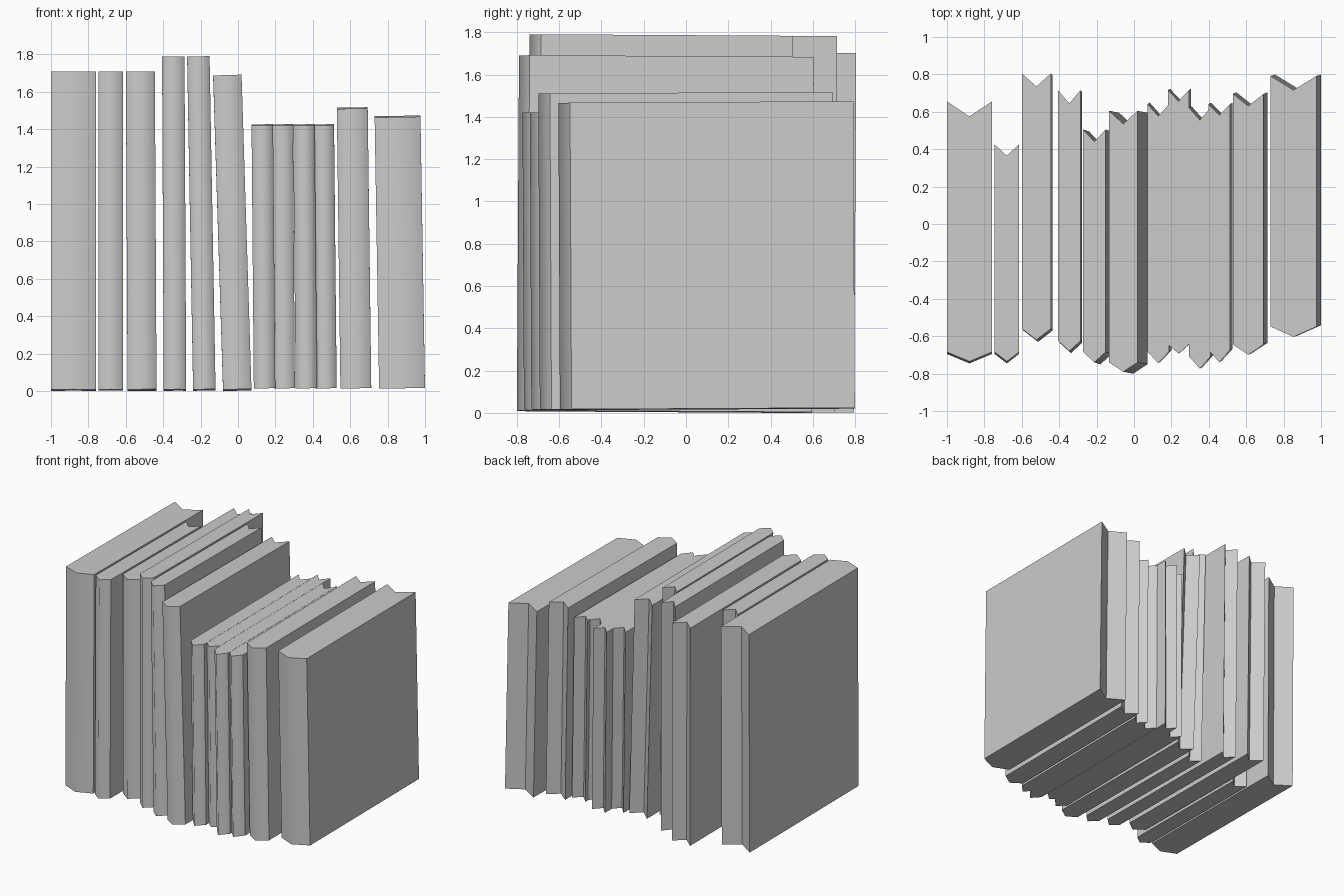
import bpy
import bmesh

cube = bpy.data.objects.get("Cube")
if cube:
    bpy.data.objects.remove(cube, do_unlink=True)

# One plain grey for every book
grey = bpy.data.materials.new("plain grey")
grey.use_nodes = True
colour = (0.6, 0.6, 0.6, 1)
grey.diffuse_color = colour
grey.node_tree.nodes["Principled BSDF"].inputs["Base Color"].default_value = colour


def book(name, base_x, top_x, width, height, spine, shoulder, notch, back, base_z, pitch):
    """Prism with a pointed spine and a V-notched fore edge, leaning slightly."""
    half = width / 2
    outline = [(-half, shoulder), (0, spine), (half, shoulder),
               (half, back), (0, notch), (-half, back)]
    lean = (top_x - base_x) / height
    bm = bmesh.new()
    rings = []
    for z in (0, height):
        rings.append([bm.verts.new((base_x + x + lean * z,
                                    y - pitch * (z - height / 2),
                                    base_z + z - lean * x + pitch * (y - spine)))
                      for x, y in outline])
    low, high = rings
    bm.faces.new(low[::-1])
    bm.faces.new(high)
    for i in range(6):
        j = (i + 1) % 6
        side = bm.faces.new((low[i], low[j], high[j], high[i]))
        side.smooth = True
    # Only the spine ridge blends smoothly
    for edge in bm.edges:
        edge.smooth = set(edge.verts) == {low[1], high[1]}
    bmesh.ops.recalc_face_normals(bm, faces=bm.faces)
    mesh = bpy.data.meshes.new(name)
    bm.to_mesh(mesh)
    bm.free()
    mesh.materials.append(grey)
    obj = bpy.data.objects.new(name, mesh)
    bpy.context.collection.objects.link(obj)


# base x, top x, width, height, spine, shoulder, notch, back
tall_books = [
    (-0.88, -0.88, 0.24, 1.70, -0.74, -0.69, 0.57, 0.65),
    (-0.68, -0.68, 0.13, 1.70, -0.74, -0.69, 0.36, 0.42),
    (-0.513, -0.522, 0.155, 1.70, -0.625, -0.565, 0.73, 0.80),
    (-0.337, -0.346, 0.12, 1.78, -0.685, -0.63, 0.64, 0.71),
    (-0.18, -0.212, 0.12, 1.78, -0.745, -0.69, 0.435, 0.50),
    (-0.004, -0.057, 0.152, 1.68, -0.795, -0.745, 0.53, 0.60),
]
short_books = [
    (0.142, 0.13, 0.115, 1.405, -0.74, -0.68, 0.58, 0.645),
    (0.248, 0.238, 0.112, 1.405, -0.69, -0.64, 0.66, 0.72),
    (0.366, 0.352, 0.115, 1.405, -0.77, -0.705, 0.56, 0.625),
    (0.47, 0.456, 0.115, 1.405, -0.735, -0.67, 0.585, 0.645),
    (0.63, 0.611, 0.165, 1.495, -0.695, -0.64, 0.635, 0.70),
    (0.877, 0.853, 0.245, 1.45, -0.60, -0.545, 0.72, 0.795),
]
for n, row in enumerate(tall_books, 1):
    book(f"tall_book_{n}", *row, 0.01, -0.006)
for n, row in enumerate(short_books, 1):
    book(f"short_book_{n}", *row, 0.015, 0.005)
